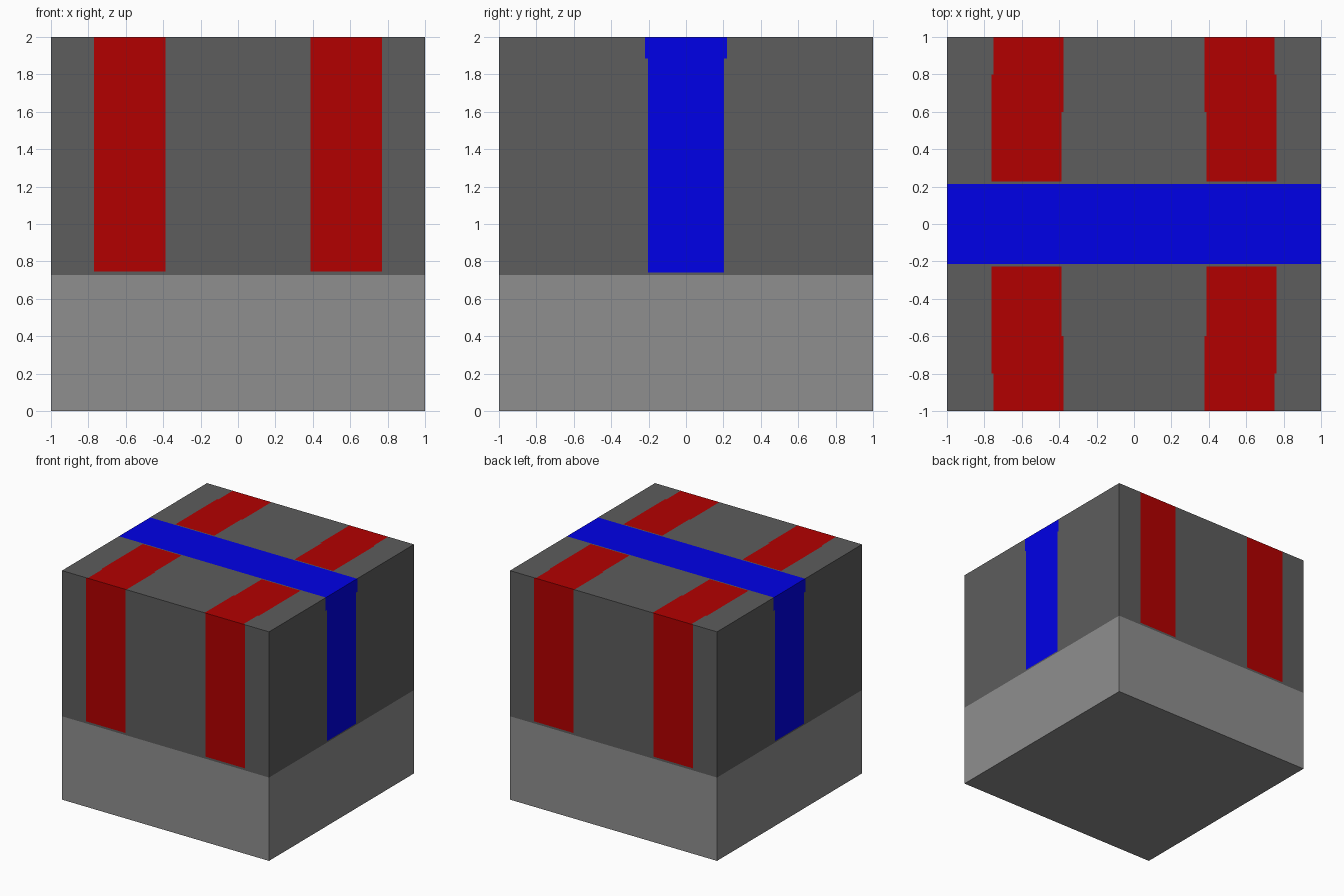
import bpy, bmesh
from mathutils import Vector

if "Cube" in bpy.data.objects:
    bpy.data.objects.remove(bpy.data.objects["Cube"])


def material(name, rgb):
    m = bpy.data.materials.new(name)
    m.diffuse_color = (*rgb, 1)
    m.use_nodes = True
    m.node_tree.nodes["Principled BSDF"].inputs["Base Color"].default_value = m.diffuse_color
    return m


LIGHT, DARK, RED, BLUE = range(4)
mats = [material("light grey", (0.273, 0.273, 0.273)),
        material("dark grey", (0.109, 0.109, 0.109)),
        material("red", (0.448, 0.0, 0.0)),
        material("blue", (0.0, 0.0, 0.8))]

bm = bmesh.new()
bmesh.ops.create_cube(bm, size=2)
bmesh.ops.translate(bm, verts=bm.verts, vec=(0, 0, 1))


def cut(normal_axis, signs, axis, values):
    """Cut the faces looking along normal_axis at the given coordinates."""
    no = Vector((0, 0, 0))
    no[axis] = 1
    for v in values:
        bm.normal_update()
        faces = [f for f in bm.faces
                 if any(f.normal[normal_axis] * s > 0.9 for s in signs)]
        geom = set(faces)
        for f in faces:
            geom.update(f.edges)
            geom.update(f.verts)
        bmesh.ops.bisect_plane(bm, geom=list(geom), dist=1e-5,
                               plane_co=no * v, plane_no=no)


def mirrored(*values):
    return [s * v for v in values for s in (-1, 1)]


# Front and back: light base band, two red stripes
cut(1, (-1, 1), 2, (0.728, 0.746))
cut(1, (-1, 1), 0, mirrored(0.387, 0.77))
# Left and right: light base band, one blue stripe, slightly wider at the top
cut(0, (-1, 1), 2, (0.728, 0.74, 1.885))
cut(0, (-1, 1), 1, mirrored(0.202, 0.218))
# Top: blue band crossing over two red stripes that shift slightly outward
cut(2, (1,), 1, mirrored(0.215, 0.226, 0.6, 0.8))
cut(2, (1,), 0, mirrored(0.378, 0.388, 0.751, 0.762))

# Colour by face direction and position
bm.normal_update()
for f in bm.faces:
    n = f.normal
    # bounding-box centre is safe for faces with extra edge points
    x, y, z = [(min(v.co[i] for v in f.verts) + max(v.co[i] for v in f.verts)) / 2
               for i in range(3)]
    x, y = abs(x), abs(y)
    if n.z < -0.9 or (abs(n.z) < 0.1 and z < 0.728):
        idx = LIGHT
    elif n.z > 0.9:
        inner = 0.378 if y > 0.6 else 0.388
        outer = 0.751 if y > 0.8 else 0.762
        idx = BLUE if y < 0.215 else RED if inner < x < outer and y > 0.226 else DARK
    elif abs(n.y) > 0.9:
        idx = RED if 0.387 < x < 0.77 and z > 0.746 else DARK
    else:
        half = 0.218 if z > 1.885 else 0.202
        idx = BLUE if y < half and z > 0.74 else DARK
    f.material_index = idx

mesh = bpy.data.meshes.new("striped_box")
bm.to_mesh(mesh)
bm.free()
for m in mats:
    mesh.materials.append(m)
bpy.context.collection.objects.link(bpy.data.objects.new("striped_box", mesh))
